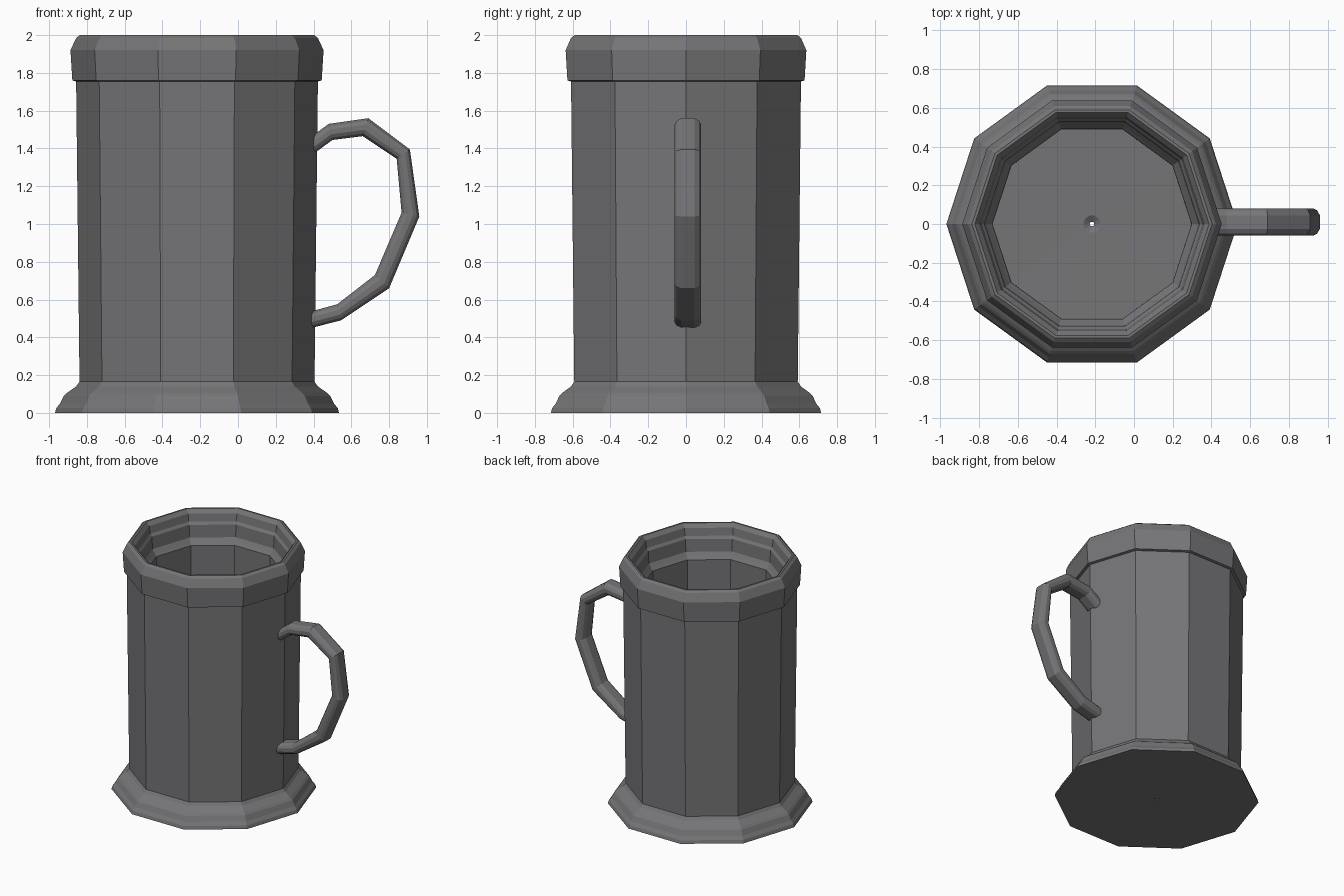
import bpy, bmesh, math
from mathutils import Vector

if "Cube" in bpy.data.objects:
    bpy.data.objects.remove(bpy.data.objects["Cube"])

SIDES = 10
CX = -0.217          # axis of the mug body

grey = bpy.data.materials.new("dark pewter grey")
grey.diffuse_color = (0.18, 0.176, 0.183, 1)
grey.use_nodes = True
grey.node_tree.nodes["Principled BSDF"].inputs["Base Color"].default_value = grey.diffuse_color


def finish(name, bm):
    bmesh.ops.recalc_face_normals(bm, faces=bm.faces)
    mesh = bpy.data.meshes.new(name)
    bm.to_mesh(mesh)
    bm.free()
    mesh.materials.append(grey)
    obj = bpy.data.objects.new(name, mesh)
    bpy.context.collection.objects.link(obj)
    return obj


def bridge(bm, a, b):
    n = len(a)
    for i in range(n):
        j = (i + 1) % n
        bm.faces.new((a[i], a[j], b[j], b[i]))


# Mug body: closed profile (radius, height) turned in ten sides
profile = [
    (0.012, 0.0), (0.752, 0.0), (0.745, 0.025), (0.725, 0.05),      # underside, foot
    (0.705, 0.09), (0.69, 0.105), (0.64, 0.14), (0.622, 0.165),
    (0.64, 1.755), (0.66, 1.76), (0.67, 1.92), (0.64, 1.985),       # wall, rim band
    (0.62, 2.0), (0.605, 2.0), (0.58, 1.97), (0.57, 1.91),          # lip
    (0.555, 1.89), (0.55, 1.79), (0.53, 1.76), (0.515, 1.74),       # inner steps
    (0.513, 0.13), (0.045, 0.12), (0.012, 0.10),                    # inside, floor
]
bm = bmesh.new()
rings = []
for r, z in profile:
    rings.append([bm.verts.new((CX + r * math.cos(2 * math.pi * i / SIDES),
                                r * math.sin(2 * math.pi * i / SIDES), z))
                  for i in range(SIDES)])
for k in range(len(rings)):
    bridge(bm, rings[k], rings[(k + 1) % len(rings)])
finish("mug_body", bm)

# Handle: rounded section between inner and outer outline (x, z)
inner = [(0.35, 1.335), (0.50, 1.445), (0.66, 1.465), (0.84, 1.345),
         (0.866, 1.06), (0.725, 0.73), (0.525, 0.575), (0.36, 0.53)]
outer = [(0.33, 1.42), (0.48, 1.53), (0.69, 1.56), (0.91, 1.395),
         (0.96, 1.04), (0.80, 0.66), (0.545, 0.49), (0.37, 0.445)]
section = [(1, 0.035), (0.7, 0.06), (0.3, 0.07), (-0.3, 0.07), (-0.7, 0.06), (-1, 0.035)]
section += [(u, -v) for u, v in reversed(section)]
bm = bmesh.new()
rings = []
for p, q in zip(inner, outer):
    a, b = Vector((p[0], 0.01, p[1])), Vector((q[0], 0.01, q[1]))
    mid, half = (a + b) / 2, (b - a) / 2
    rings.append([bm.verts.new(mid + half * u + Vector((0, v, 0))) for u, v in section])
for a, b in zip(rings, rings[1:]):
    bridge(bm, a, b)
bm.faces.new(rings[0])
bm.faces.new(rings[-1])
finish("handle", bm)
